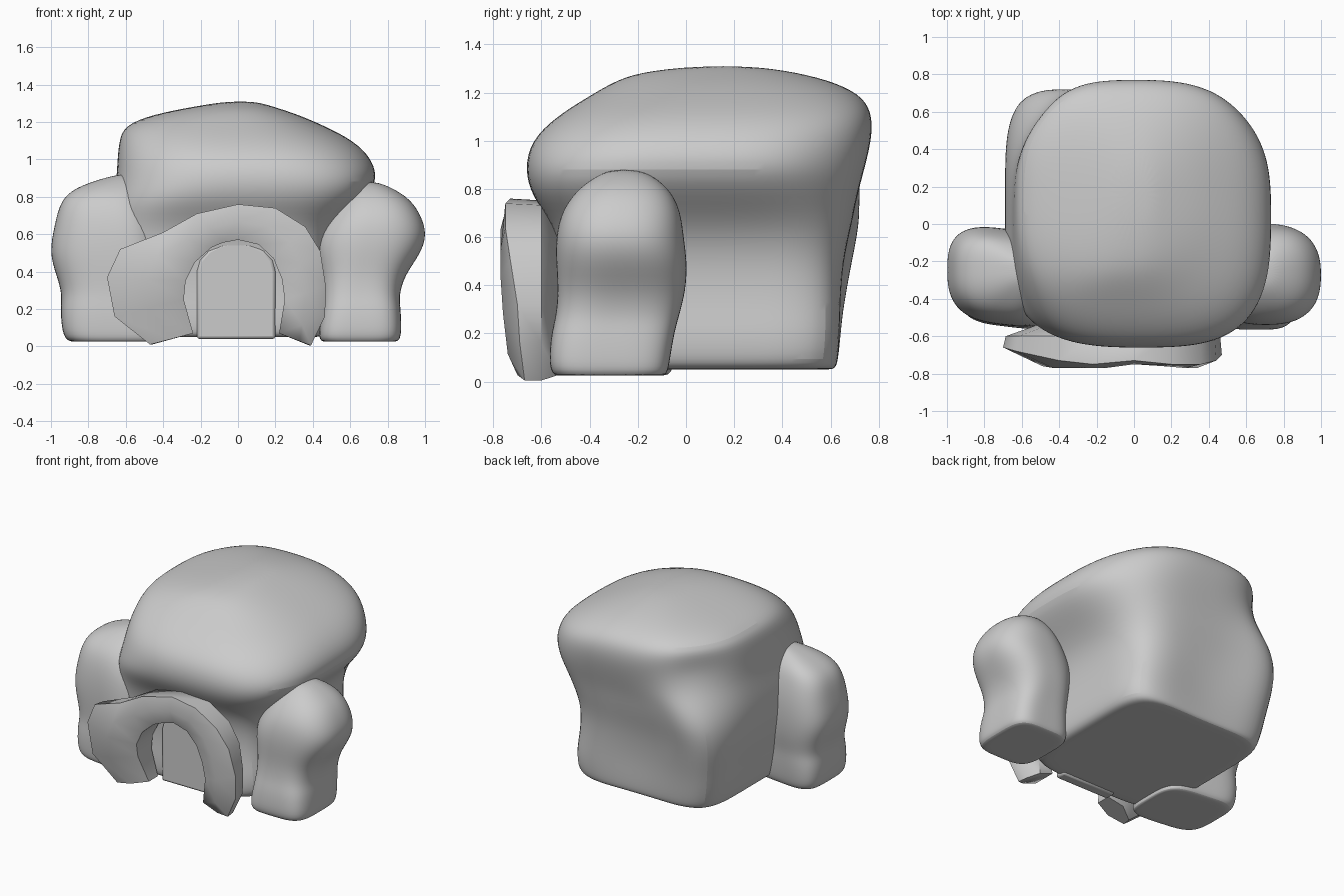
import bpy, bmesh, math
from mathutils import Vector

SIDES = 32


def finish(name, bm, angle, levels=0, bevel=0):
    bmesh.ops.recalc_face_normals(bm, faces=bm.faces)
    mesh = bpy.data.meshes.new(name)
    bm.to_mesh(mesh)
    bm.free()
    ob = bpy.data.objects.new(name, mesh)
    bpy.context.collection.objects.link(ob)
    if levels:
        mod = ob.modifiers.new("Smooth", 'SUBSURF')
        mod.levels = mod.render_levels = levels
    if bevel:
        mod = ob.modifiers.new("Bevel", 'BEVEL')
        mod.width, mod.segments = bevel, 2
    bpy.ops.object.select_all(action='DESELECT')
    bpy.context.view_layer.objects.active = ob
    ob.select_set(True)
    bpy.ops.object.shade_smooth_by_angle(angle=math.radians(angle))
    return ob


def boulder(name, sections, lumps=(), skew=0):
    """Loft rounded-square sections (z, x0, x1, y0, y1, squareness), then push soft lumps."""
    bm = bmesh.new()
    rings = []
    for z, x0, x1, y0, y1, n in sections:
        ring = []
        for i in range(SIDES):
            a = 2 * math.pi * i / SIDES
            c, s = math.cos(a), math.sin(a)
            r = (abs(c) ** n + abs(s) ** n) ** (-1 / n)
            dx = (x1 - x0) / 2 * r * c
            ring.append(bm.verts.new(((x0 + x1) / 2 + dx,
                                      (y0 + y1) / 2 + (y1 - y0) / 2 * r * s + skew * dx, z)))
        rings.append(ring)
    for lo, hi in zip(rings, rings[1:]):
        for i in range(SIDES):
            j = (i + 1) % SIDES
            bm.faces.new((lo[i], lo[j], hi[j], hi[i]))
    bm.faces.new(rings[0])
    bm.faces.new(rings[-1])
    for center, radius, push in lumps:
        for v in bm.verts:
            d = (v.co - Vector(center)).length / radius
            v.co += Vector(push) * math.exp(-d * d)
    return finish(name, bm, 50, levels=2)


# Main boulder: boxy base, waist and overhanging domed cap
boulder("main_boulder", [
    (.05, -.53, .38, -.45, .58, 7),
    (.05, -.58, .45, -.50, .62, 7),
    (.08, -.60, .49, -.52, .635, 8),
    (.20, -.63, .50, -.52, .645, 8),
    (.32, -.65, .48, -.51, .65, 7),
    (.50, -.69, .48, -.52, .66, 5.5),
    (.65, -.69, .54, -.55, .69, 4.8),
    (.77, -.67, .66, -.64, .71, 4),
    (.88, -.65, .75, -.67, .74, 3.3),
    (1.00, -.645, .72, -.645, .77, 3),
    (1.10, -.635, .62, -.54, .775, 3),
    (1.18, -.61, .46, -.41, .74, 2.9),
    (1.24, -.46, .32, -.31, .63, 2.7),
    (1.285, -.22, .18, -.20, .46, 2.4),
    (1.31, -.06, .09, .04, .27, 2.2),
], lumps=[
    ((-.62, .62, .55), .24, (-.01, .07, 0)),     # bulging rear left corner
    ((-.50, .70, .80), .16, (-.02, .05, 0)),
    ((-.58, .64, 1.02), .20, (.04, -.04, 0)),    # cap set back above it
    ((-.05, .68, .30), .25, (0, -.02, 0)),
    ((.62, .60, .85), .22, (-.03, -.02, 0)),
])

# Side boulders flanking the entrance
boulder("left_boulder", [
    (.025, -.86, -.42, -.50, -.12, 4.5),
    (.025, -.91, -.40, -.54, -.08, 4.5),
    (.07, -.94, -.40, -.55, -.06, 4.5),
    (.20, -.95, -.40, -.55, -.05, 4),
    (.28, -.94, -.40, -.54, -.05, 3.5),
    (.38, -.97, -.40, -.54, -.03, 3.2),
    (.50, -1.01, -.41, -.54, -.02, 2.9),
    (.65, -.98, -.43, -.53, -.03, 2.9),
    (.78, -.95, -.49, -.49, -.06, 2.8),
    (.85, -.87, -.51, -.42, -.10, 2.8),
    (.90, -.72, -.53, -.34, -.17, 2.6),
    (.92, -.63, -.55, -.29, -.21, 2.5),
], skew=-.12)
boulder("right_boulder", [
    (.025, .48, .82, -.52, -.12, 4.5),
    (.025, .44, .86, -.55, -.08, 4.5),
    (.07, .43, .875, -.57, -.07, 4.5),
    (.20, .45, .87, -.56, -.05, 4),
    (.27, .45, .86, -.54, -.03, 3.5),
    (.38, .44, .89, -.53, 0, 3),
    (.50, .41, .98, -.54, .005, 2.7),
    (.60, .42, 1.01, -.54, -.01, 2.6),
    (.70, .48, .98, -.52, -.02, 2.5),
    (.79, .54, .92, -.46, -.06, 2.4),
    (.85, .59, .82, -.38, -.13, 2.3),
    (.88, .65, .74, -.31, -.20, 2.2),
])

# Entrance arch: stations of (inner x, z), (outer x, z), inner front y, outer front y
ARCH = [
    (-.24, .07, -.47, .01, -.68, -.66),
    (-.29, .25, -.66, .16, -.73, -.66),
    (-.28, .35, -.70, .37, -.76, -.66),
    (-.23, .45, -.63, .52, -.77, -.68),
    (-.14, .53, -.40, .61, -.77, -.73),
    (-.08, .555, -.22, .71, -.77, -.75),
    (0, .57, 0, .76, -.75, -.73),
    (.11, .545, .20, .74, -.76, -.75),
    (.19, .47, .36, .64, -.77, -.75),
    (.235, .36, .44, .51, -.77, -.73),
    (.25, .25, .47, .32, -.76, -.70),
    (.22, .07, .465, .16, -.74, -.69),
    (.27, .05, .39, .005, -.70, -.67),
]
bm = bmesh.new()
loops = []
for ix, iz, ox, oz, fi, fo in ARCH:
    mx, mz = (ix + ox) / 2, (iz + oz) / 2
    loops.append([bm.verts.new(p) for p in (
        (ix, fi + .04, iz), (mx, fi, mz), (ox, fo, oz),
        (ox * .98, -.60, oz * .99), (mx, -.53, mz), (ix, -.54, iz))])
for a, b in zip(loops, loops[1:]):
    for i in range(6):
        j = (i + 1) % 6
        bm.faces.new((a[i], a[j], b[j], b[i]))
bm.faces.new(loops[0])
bm.faces.new(loops[-1])
finish("entrance_arch", bm, 48)

# Door panel set behind the arch, almost flush with the boulder
bm = bmesh.new()
outline = [(-.22, .04), (.20, .04), (.20, .40)]
outline += [(-.01 + .21 * math.cos(t * math.pi / 8), .40 + .16 * math.sin(t * math.pi / 8))
            for t in range(1, 8)] + [(-.22, .40)]
face = bm.faces.new([bm.verts.new((x, -.53, z)) for x, z in outline])
ext = bmesh.ops.extrude_face_region(bm, geom=[face])
for v in ext["geom"]:
    if isinstance(v, bmesh.types.BMVert):
        v.co.y = -.45
finish("door_panel", bm, 30, bevel=.015)
